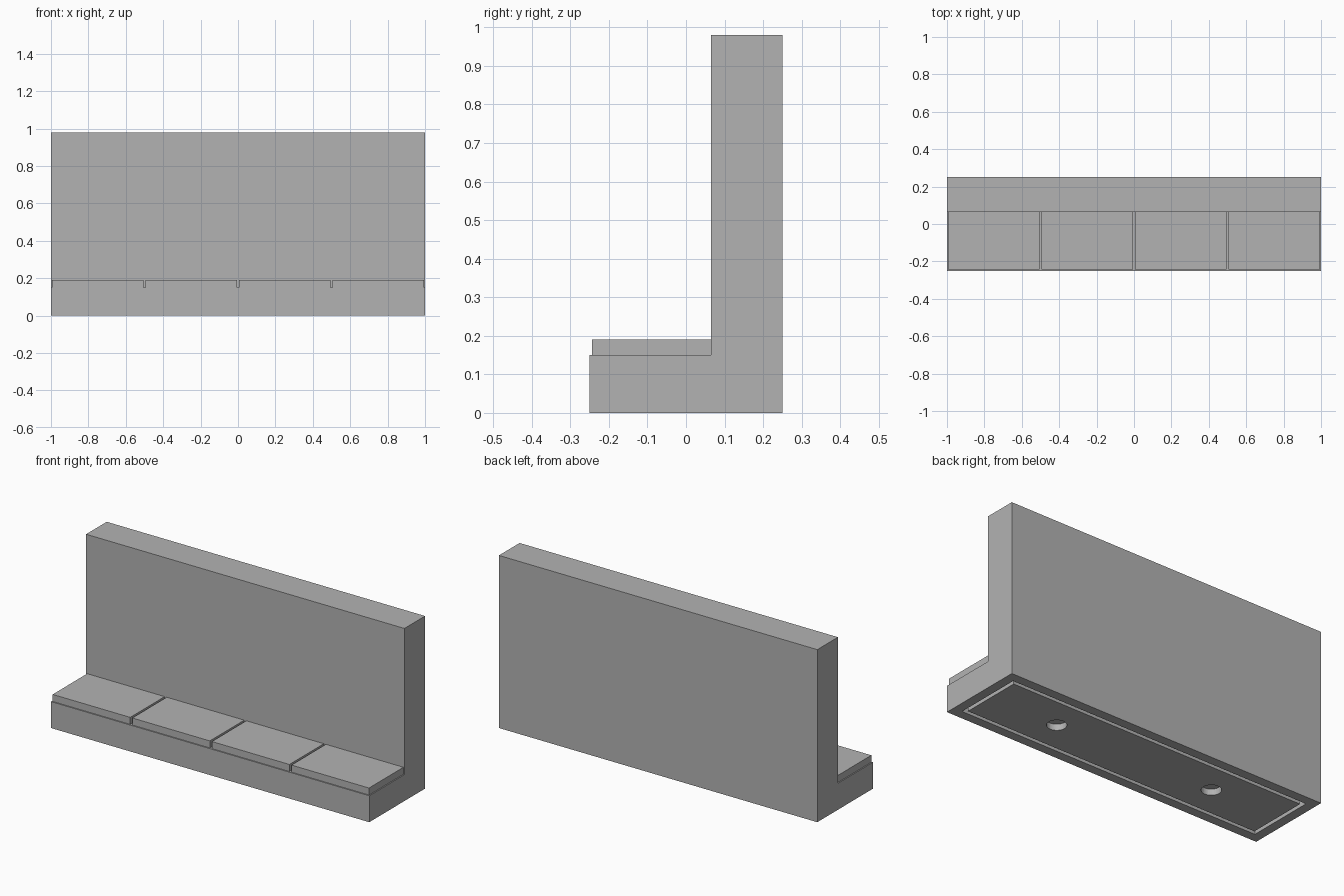
import bpy, bmesh

cube = bpy.data.objects.get("Cube")
if cube:
    bpy.data.objects.remove(cube, do_unlink=True)

# One stone grey for everything
stone = bpy.data.materials.new("stone_grey")
stone.use_nodes = True
GREY = (0.45, 0.45, 0.45, 1.0)
stone.diffuse_color = GREY
stone.node_tree.nodes["Principled BSDF"].inputs["Base Color"].default_value = GREY

# Main sizes
HALF_X, HALF_Y = 1.0, 0.25
BASE_TOP, TILE_TOP, WALL_TOP = 0.15, 0.19, 0.98
WALL_FRONT = 0.065
TILES, GAP = 4, 0.0065
RIM, GROOVE, DEPTH = 0.053, 0.021, 0.035
HOLE_RADIUS = 0.051


def make(name, bm):
    bmesh.ops.recalc_face_normals(bm, faces=bm.faces)
    mesh = bpy.data.meshes.new(name)
    bm.to_mesh(mesh)
    bm.free()
    mesh.materials.append(stone)
    ob = bpy.data.objects.new(name, mesh)
    bpy.context.collection.objects.link(ob)
    return ob


def box(name, low, high):
    bm = bmesh.new()
    bmesh.ops.create_cube(bm, size=1)
    for v in bm.verts:
        v.co = [high[i] if v.co[i] > 0 else low[i] for i in range(3)]
    return make(name, bm)


def cut(target, cutter):
    cutter.hide_render = True
    mod = target.modifiers.new("cut", 'BOOLEAN')
    mod.operation, mod.solver, mod.object = 'DIFFERENCE', 'EXACT', cutter
    bpy.context.view_layer.objects.active = target
    bpy.ops.object.modifier_apply(modifier=mod.name)
    bpy.data.objects.remove(cutter, do_unlink=True)


# L-shaped wall and base from one extruded profile
profile = [(-HALF_Y, 0), (HALF_Y, 0), (HALF_Y, WALL_TOP),
           (WALL_FRONT, WALL_TOP), (WALL_FRONT, BASE_TOP), (-HALF_Y, BASE_TOP)]
bm = bmesh.new()
face = bm.faces.new([bm.verts.new((-HALF_X, y, z)) for y, z in profile])
grown = bmesh.ops.extrude_face_region(bm, geom=[face])
for v in grown["geom"]:
    if isinstance(v, bmesh.types.BMVert):
        v.co.x = HALF_X
wall = make("wall_and_base", bm)

# Rectangular groove around the underside
ox, oy = HALF_X - RIM, HALF_Y - RIM
ring = box("groove_cutter", (-ox, -oy, -0.1), (ox, oy, DEPTH))
core = box("groove_core", (GROOVE - ox, GROOVE - oy, -0.2),
           (ox - GROOVE, oy - GROOVE, 0.1))
cut(ring, core)
cut(wall, ring)

# Two round sockets in the underside
for x in (-0.5, 0.5):
    bm = bmesh.new()
    bmesh.ops.create_cone(bm, cap_ends=True, segments=32, radius1=HOLE_RADIUS,
                          radius2=HOLE_RADIUS, depth=2 * DEPTH)
    bmesh.ops.translate(bm, verts=bm.verts, vec=(x, 0, 0))
    cut(wall, make("socket_cutter", bm))

# Row of floor slabs in front of the wall
width = 2 * HALF_X / TILES
for i in range(TILES):
    left = -HALF_X + i * width
    box(f"floor_slab_{i + 1}", (left + GAP, -HALF_Y + GAP, BASE_TOP),
        (left + width - GAP, WALL_FRONT, TILE_TOP))
